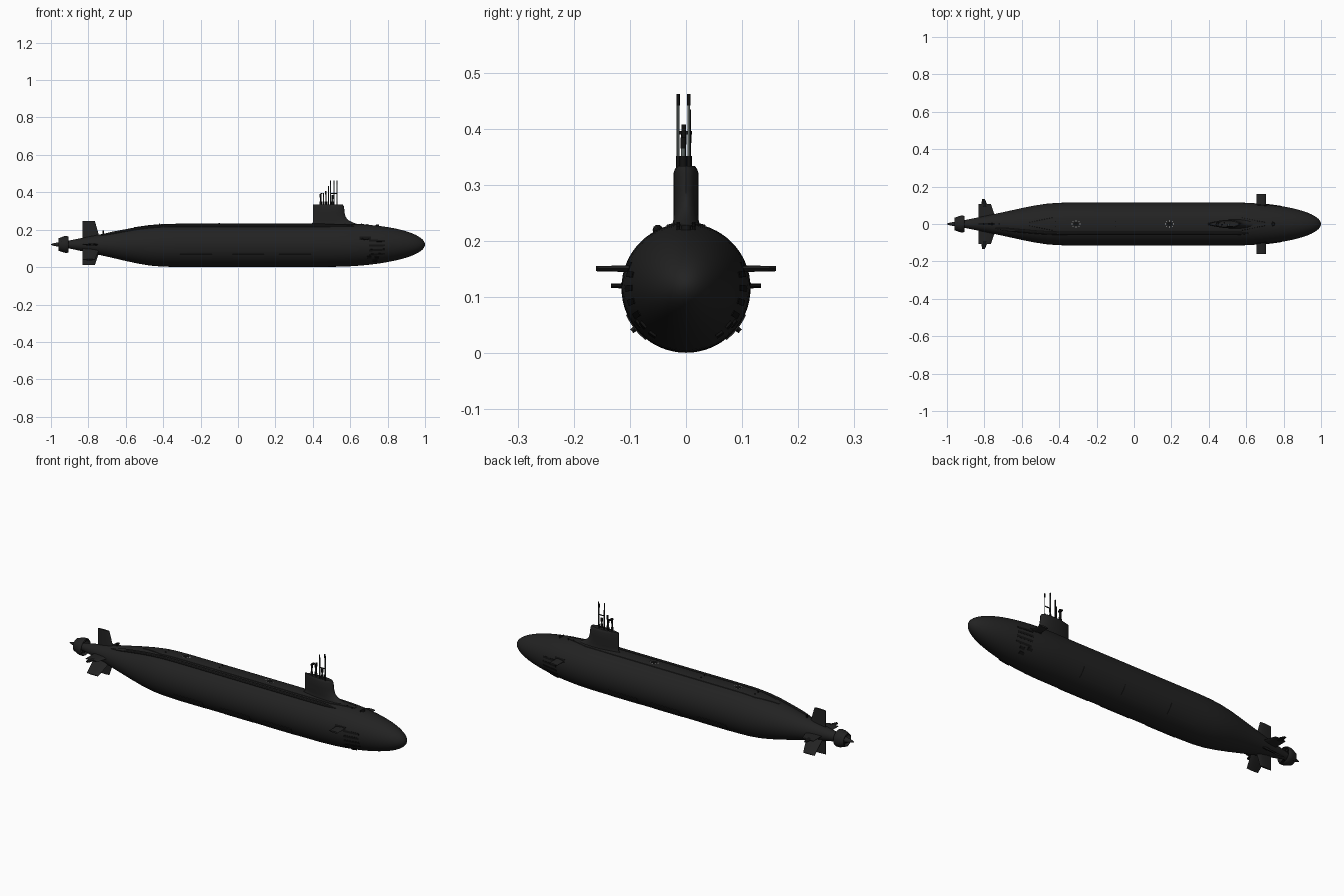
import bpy, bmesh, math
from math import sin, cos, pi, radians, sqrt

if "Cube" in bpy.data.objects:
    bpy.data.objects.remove(bpy.data.objects["Cube"])

def material(name, c):
    m = bpy.data.materials.new(name)
    m.diffuse_color = (*c, 1)
    m.use_nodes = True
    m.node_tree.nodes["Principled BSDF"].inputs["Base Color"].default_value = m.diffuse_color
    return m

HULL = material("hull charcoal", (0.016, 0.016, 0.016))
BLACK = material("fitting black", (0.006, 0.006, 0.006))
GREY = material("mast grey", (0.10, 0.12, 0.115))
WHITE = material("marking white", (0.6, 0.6, 0.6))

def finish(name, bm, mat, angle=35):
    bmesh.ops.recalc_face_normals(bm, faces=bm.faces)
    me = bpy.data.meshes.new(name)
    bm.to_mesh(me)
    bm.free()
    me.materials.append(mat)
    me.shade_smooth()
    me.set_sharp_from_angle(angle=radians(angle))
    ob = bpy.data.objects.new(name, me)
    bpy.context.collection.objects.link(ob)
    return ob

def loft(name, sections, mat, angle=35, closed=False):
    """Skin a row of closed sections; cap the ends, or join them when closed."""
    bm = bmesh.new()
    rings = [[bm.verts.new(p) for p in s] for s in sections]
    n = len(rings[0])
    pairs = list(zip(rings, rings[1:])) + ([(rings[-1], rings[0])] if closed else [])
    for a, b in pairs:
        for i in range(n):
            bm.faces.new((a[i], a[(i + 1) % n], b[(i + 1) % n], b[i]))
    if not closed:
        bm.faces.new(rings[0])
        bm.faces.new(rings[-1])
    return finish(name, bm, mat, angle)

def circle_x(x, r, y, z, n=64):
    return [(x, y + r * cos(2 * pi * i / n), z + r * sin(2 * pi * i / n)) for i in range(n)]

def cyl(name, x, y, z0, z1, r, mat, n=12, r2=None):
    r2 = r if r2 is None else r2
    ring = lambda z, q: [(x + q * cos(2*pi*i/n), y + q * sin(2*pi*i/n), z) for i in range(n)]
    return loft(name, [ring(z0, r), ring(z1, r2)], mat)

def box(name, x0, x1, y0, y1, z0, z1, mat):
    s = lambda z: [(x0, y0, z), (x1, y0, z), (x1, y1, z), (x0, y1, z)]
    return loft(name, [s(z0), s(z1)], mat)

# Hull shape: ellipsoid bow, straight middle, tapering stern
R = 0.115
STERN = [(-1.0, 0.002), (-0.985, 0.007), (-0.95, 0.014), (-0.9, 0.022), (-0.8, 0.042),
         (-0.7, 0.063), (-0.6, 0.085), (-0.53, 0.099), (-0.47, 0.108), (-0.41, 0.113), (-0.34, R)]

def hull_r(x):
    if x > 0.52:
        return R * sqrt(max(0, 1 - ((x - 0.52) / 0.48) ** 2))
    for (a, ra), (b, rb) in zip(STERN, STERN[1:]):
        if a <= x <= b:
            return ra + (rb - ra) * (x - a) / (b - a)
    return R

def hull_z(x):
    return 0.116 + 0.005 * min(1, max(0, abs(x) - 0.45) / 0.4)

xs = [p[0] for p in STERN] + [-0.1, 0.2, 0.4]
xs += [0.52 + 0.48 * sin(pi / 2 * i / 20) for i in range(20)] + [0.9999]
loft("hull", [circle_x(x, max(hull_r(x), 0.0015), 0, hull_z(x)) for x in xs], HULL)

def patch(name, x0, x1, a0, a1, h, mat, nx=6, na=6):
    """Raised plate that follows the hull skin, between two angles in degrees."""
    rows = []
    for i in range(nx + 1):
        x = x0 + (x1 - x0) * i / nx
        def arc(r):
            out = []
            for j in range(na + 1):
                a = radians(a0 + (a1 - a0) * j / na)
                out.append((x, r * cos(a), hull_z(x) + r * sin(a)))
            return out
        rows.append(arc(hull_r(x) + h) + arc(hull_r(x) - 0.003)[::-1])
    return loft(name, rows, mat)

# Deck casing, a low strip along the top
deck = []
for i in range(31):
    x = -0.56 + 1.26 * i / 30
    w = 0.034 * min(1, 0.25 + 6 * min(x + 0.56, 0.70 - x))
    r, z = hull_r(x), hull_z(x)
    top = z + sqrt(r * r - w * w) + 0.0035
    deck.append([(x, -w - 0.004, z + r * 0.88), (x, -w, top - 0.001), (x, -w * 0.5, z + r + 0.001),
                 (x, w * 0.5, z + r + 0.001), (x, w, top - 0.001), (x, w + 0.004, z + r * 0.88)])
loft("deck_casing", deck, HULL, 20)

# Long towed cable housing on one shoulder
tube = []
for i in range(41):
    x = -0.74 + 1.36 * i / 40
    a = radians(116)
    q = 0.009 * min(1, 0.2 + 14 * min(x + 0.74, 0.62 - x))
    tube.append(circle_x(x, q, hull_r(x) * cos(a), hull_z(x) + hull_r(x) * sin(a), 10))
loft("cable_housing", tube, HULL)

# Sail with swept fillet at the foot of its leading edge
def teardrop(x0, x1, w, z, n=14):
    side = []
    for i in range(n + 1):
        t = (1 - cos(pi * i / n)) / 2          # 0 at the nose, 1 at the tail
        y = w * (sqrt(t / 0.35 * (2 - t / 0.35)) if t < 0.35 else 1 - 0.9 * ((t - 0.35) / 0.65) ** 2.2)
        side.append((x1 - (x1 - x0) * t, y, z))
    return side + [(x, -y, z) for x, y, z in side[:0:-1]]

loft("sail", [teardrop(0.385, x1, w, z) if z < 0.23 else teardrop(0.40, x1, w, z) for z, x1, w in
     [(0.205, 0.70, 0.028), (0.228, 0.645, 0.025), (0.238, 0.615, 0.0225), (0.25, 0.592, 0.022),
      (0.267, 0.576, 0.022), (0.29, 0.57, 0.022), (0.322, 0.567, 0.022), (0.329, 0.564, 0.0195),
      (0.334, 0.56, 0.016)]], HULL)

# Masts and periscopes: x, y, top, radius, colour of the upper part
for i, (x, y, top, r, mat) in enumerate([
        (0.495, -0.014, 0.462, 0.0025, GREY), (0.513, 0.005, 0.462, 0.0025, GREY),
        (0.530, -0.014, 0.462, 0.0022, GREY), (0.442, -0.004, 0.392, 0.004, BLACK),
        (0.457, 0.006, 0.395, 0.003, GREY), (0.470, -0.004, 0.408, 0.0035, BLACK),
        (0.483, 0.006, 0.435, 0.0025, BLACK), (0.505, -0.005, 0.385, 0.004, GREY)]):
    cyl(f"mast_{i}", x, y, 0.32, top, r, mat)
    cyl(f"mast_sleeve_{i}", x, y, 0.32, 0.352, r * 1.5, BLACK)
    cyl(f"mast_head_{i}", x, y, top - 0.02, top, r * 1.25, BLACK)
box("mast_crossbar", 0.44, 0.452, -0.013, 0.011, 0.39, 0.396, BLACK)
box("tall_mast_crossbar", 0.494, 0.53, -0.016, -0.012, 0.392, 0.396, BLACK)

# Fins: thin lens sections running out from the axis at an angle
def fin(name, ang, r0, r1, root, tip, t, xc, mat=HULL):
    a, zc = radians(ang), hull_z(xc)
    secs = []
    for r, (x0, x1), k in ((r0, root, t), (r1, tip, t * 0.7)):
        outline = [(0, -0.12), (0.35, -0.4), (0.7, -0.5), (0.92, -0.3), (1, 0),
                   (0.92, 0.3), (0.7, 0.5), (0.35, 0.4), (0, 0.12)]
        secs.append([(x0 + (x1 - x0) * u, r * cos(a) - v * k * sin(a),
                      zc + r * sin(a) + v * k * cos(a)) for u, v in outline])
    return loft(name, secs, mat, 30)

for name, ang, r1 in (("upper_rudder", 90, 0.125), ("lower_rudder", -90, 0.11),
                      ("stern_plane_left", 0, 0.106), ("stern_plane_right", 180, 0.106),
                      ("lower_fin_left", -40, 0.126), ("lower_fin_right", 220, 0.126)):
    fin(name, ang, 0.02, r1, (-0.832, -0.735), (-0.832, -0.765), 0.013, -0.8)
for s, ang in ((1, 0), (-1, 180)):
    fin("stern_plane_tip", ang, 0.09, 0.134, (-0.818, -0.78), (-0.812, -0.797), 0.011, -0.8, BLACK)
    # Bow planes
    fin("bow_plane", ang, 0.08, 0.16, (0.655, 0.705), (0.655, 0.705), 0.013, 0.68).location.z = 0.032

# Ducted propulsor: shroud, blades and end cone
ZC = hull_z(-0.95)
loft("propulsor_shroud", [circle_x(x, r, 0, ZC, 40) for x, r in
     [(-0.905, 0.041), (-0.912, 0.045), (-0.93, 0.044), (-0.96, 0.033), (-0.96, 0.030), (-0.93, 0.039)]],
     HULL, 35, True)
for i in range(9):
    a = 2 * pi * i / 9
    secs = []
    for r in (0.008, 0.04):
        secs.append([(x, r * cos(a) - v * sin(a), ZC + r * sin(a) + v * cos(a)) for x, v in
                     ((-0.945, -0.005), (-0.92, 0.004), (-0.919, 0.006), (-0.944, -0.003))])
    loft(f"propulsor_blade_{i}", secs, BLACK)

# Hull side fittings, mirrored
for s in (1, -1):
    def side(name, x0, x1, a0, a1, h, mat):
        p, q = (a0, a1) if s > 0 else (180 - a0, 180 - a1)
        patch(name, x0, x1, p, q, h, mat)
    for x in (-0.31, -0.03, 0.22):
        side("flank_array", x, x + 0.17, -52, -24, 0.002, HULL)
    for a in (12, -2, -16, -30):
        side("torpedo_door", 0.70, 0.785, a - 3, a + 3, 0.0015, BLACK)
    side("bow_plane_recess", 0.65, 0.71, 14, 24, 0.001, BLACK)
    for x, a in ((0.69, -38), (0.73, -42), (0.72, -55)):
        side("lower_intake", x, x + 0.025, a - 4, a + 4, 0.004, BLACK)
    # Small deck bitts
    for x in (0.66, 0.69, 0.74, -0.1, -0.42):
        zt = hull_z(x) + hull_r(x)
        cyl("deck_bitt", x, s * 0.014, zt - 0.006, zt + 0.005, 0.003, BLACK, 8)

# Escape hatches with dashed white rings
TOP = hull_z(0) + R + 0.001
for x in (-0.31, 0.19):
    cyl("hatch", x, 0, TOP - 0.004, TOP + 0.0015, 0.013, BLACK, 24)
    for k in range(8):
        a = 2 * pi * k / 8
        cx, cy = x + 0.022 * cos(a), 0.016 * sin(a)
        box("hatch_mark", cx - 0.003, cx + 0.003, cy - 0.0015, cy + 0.0015, TOP - 0.003, TOP + 0.001, WHITE)
cyl("bow_sonar_dome", 0.745, 0, 0.21, 0.228, 0.012, BLACK, 16, 0.008)
cyl("stern_light", -0.72, 0, 0.17, 0.195, 0.004, BLACK, 8)
